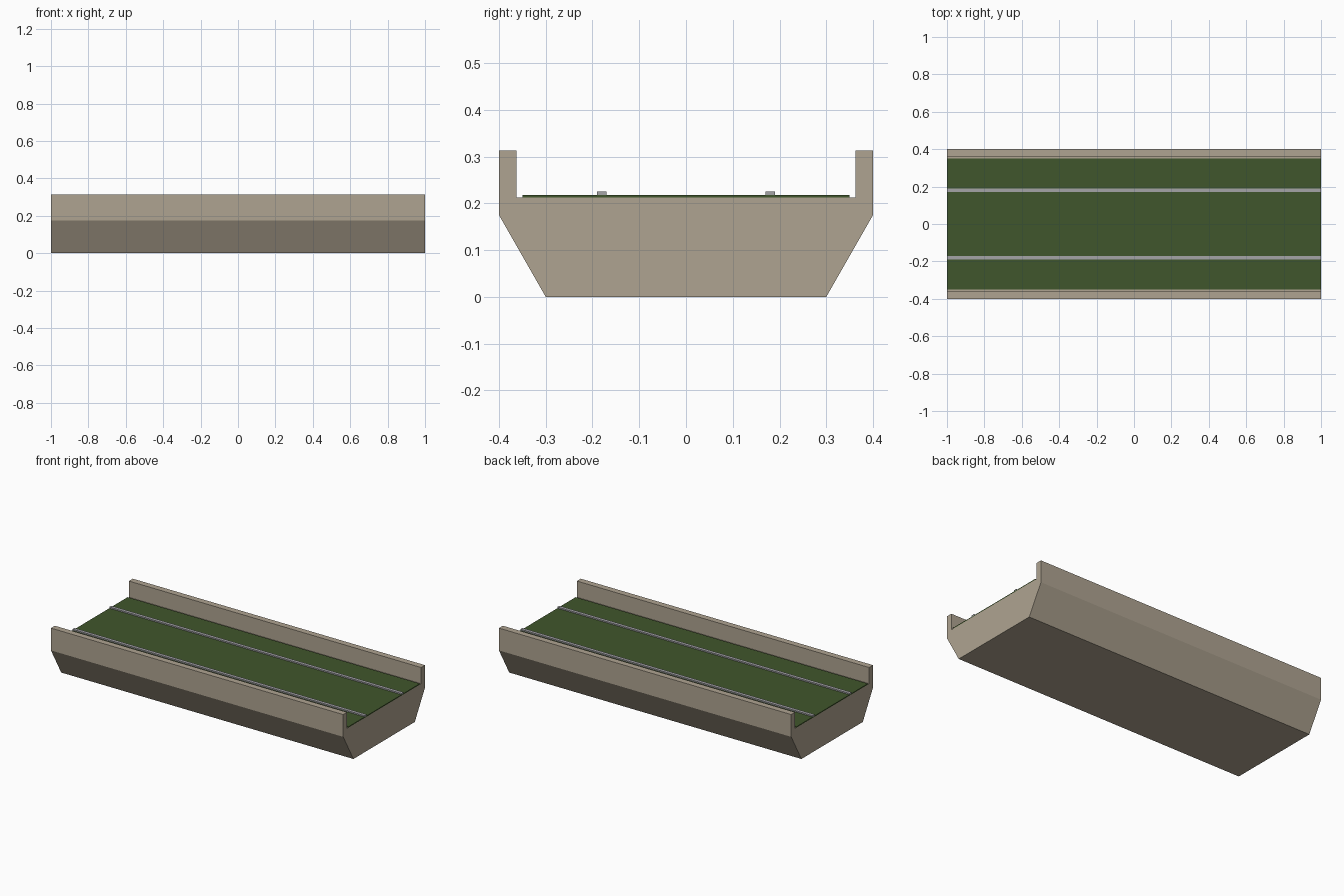
import bpy
import bmesh

cube = bpy.data.objects.get("Cube")
if cube:
    bpy.data.objects.remove(cube, do_unlink=True)

HALF_LENGTH = 1.0


def make_material(name, rgb):
    mat = bpy.data.materials.new(name)
    mat.use_nodes = True
    colour = (*rgb, 1.0)
    mat.diffuse_color = colour
    mat.node_tree.nodes["Principled BSDF"].inputs["Base Color"].default_value = colour
    return mat


def extrude_profile(name, profile, mat):
    """Sweep a closed (y, z) outline along the full length in x."""
    bm = bmesh.new()
    face = bm.faces.new([bm.verts.new((-HALF_LENGTH, y, z)) for y, z in profile])
    result = bmesh.ops.extrude_face_region(bm, geom=[face])
    moved = [v for v in result["geom"] if isinstance(v, bmesh.types.BMVert)]
    bmesh.ops.translate(bm, verts=moved, vec=(2 * HALF_LENGTH, 0, 0))
    bmesh.ops.recalc_face_normals(bm, faces=bm.faces)
    mesh = bpy.data.meshes.new(name)
    bm.to_mesh(mesh)
    bm.free()
    mesh.materials.append(mat)
    obj = bpy.data.objects.new(name, mesh)
    bpy.context.collection.objects.link(obj)
    return obj


def strip(y0, y1, z0, z1):
    return [(y0, z0), (y1, z0), (y1, z1), (y0, z1)]


concrete = make_material("warm concrete", (0.429, 0.371, 0.283))
grass = make_material("dark grass", (0.051, 0.093, 0.025))
steel = make_material("rail steel", (0.376, 0.376, 0.39))

# Trough-shaped deck with side parapets: half outline, mirrored in y
half = [(0.30, 0.0), (0.40, 0.175), (0.40, 0.313), (0.362, 0.313), (0.362, 0.213)]
outline = half + [(-y, z) for y, z in reversed(half)]
extrude_profile("bridge_deck", outline, concrete)

# Grass track bed
extrude_profile("grass_bed", strip(-0.35, 0.35, 0.212, 0.218), grass)

# Pair of rails
for name, y in (("front_rail", -0.18), ("back_rail", 0.18)):
    extrude_profile(name, strip(y - 0.01, y + 0.01, 0.214, 0.226), steel)
